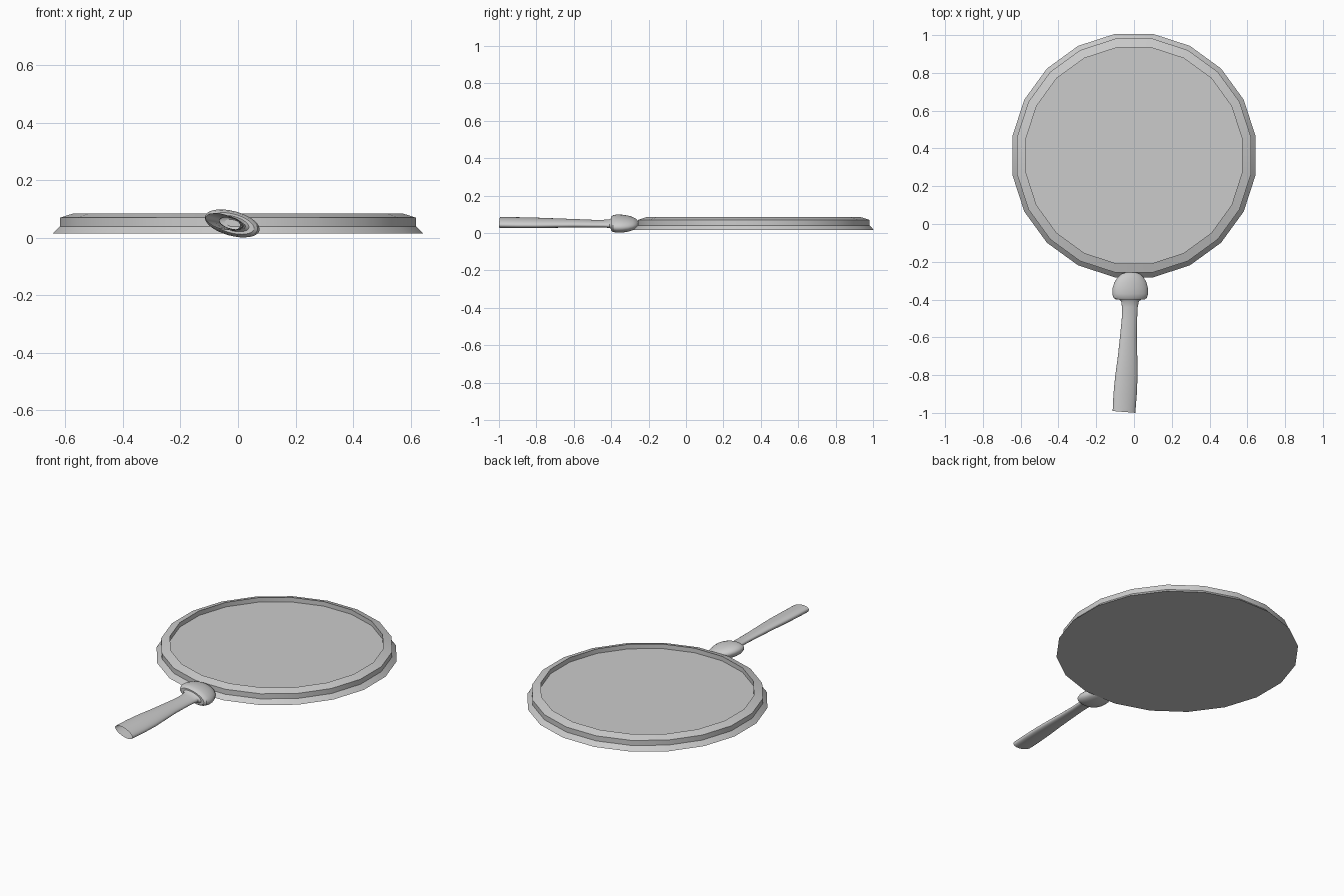
import bpy, bmesh
from math import sin, cos, pi, radians

if "Cube" in bpy.data.objects:
    bpy.data.objects.remove(bpy.data.objects["Cube"])


def build(name, rings, cap_start, cap_end):
    """Skin a list of closed rings into one smooth-by-angle object."""
    bm = bmesh.new()
    loops = [[bm.verts.new(p) for p in ring] for ring in rings]
    n = len(loops[0])
    for lo, hi in zip(loops, loops[1:]):
        for i in range(n):
            j = (i + 1) % n
            bm.faces.new((lo[i], lo[j], hi[j], hi[i]))
    if cap_start:
        bm.faces.new(loops[0][::-1])
    if cap_end:
        bm.faces.new(loops[-1])
    bmesh.ops.recalc_face_normals(bm, faces=bm.faces)
    mesh = bpy.data.meshes.new(name)
    bm.to_mesh(mesh)
    bm.free()
    obj = bpy.data.objects.new(name, mesh)
    bpy.context.collection.objects.link(obj)
    bpy.ops.object.select_all(action='DESELECT')
    obj.select_set(True)
    bpy.context.view_layer.objects.active = obj
    bpy.ops.object.shade_smooth_by_angle(angle=radians(30))
    return obj


# Round dish: 20 sides, flared foot, sloped rim, recessed flat floor
CENTRE_Y, SIDES = 0.362, 20


def dish_ring(r, z):
    angles = [2 * pi * (i + 0.5) / SIDES for i in range(SIDES)]
    return [(r * cos(a), CENTRE_Y + r * sin(a), z) for a in angles]


dish_profile = [(0.652, 0.015), (0.627, 0.04), (0.627, 0.07),
                (0.579, 0.085), (0.579, 0.058)]
build("dish", [dish_ring(r, z) for r, z in dish_profile], True, True)

# Handle: tilted oval sections, hollow and open at the far end
TILT = radians(-15)


def oval(y, cx, cz, a, b, slant=0.0, n=32):
    ring = []
    for i in range(n):
        u, v = a * cos(2 * pi * i / n), b * sin(2 * pi * i / n)
        x = u * cos(TILT) - v * sin(TILT)
        z = u * sin(TILT) + v * cos(TILT)
        ring.append((cx + x, y - slant * x, cz + z))
    return ring


grip = [
    (-0.995, -0.053, 0.056, 0.062, 0.026, 0.08),
    (-0.90, -0.047, 0.055, 0.064, 0.025),
    (-0.80, -0.040, 0.054, 0.061, 0.024),
    (-0.70, -0.034, 0.053, 0.053, 0.022),
    (-0.60, -0.030, 0.052, 0.046, 0.020),
    (-0.50, -0.024, 0.050, 0.042, 0.018),
    (-0.44, -0.022, 0.050, 0.043, 0.018),
    (-0.41, -0.021, 0.050, 0.048, 0.020),
]
# Mushroom-shaped knob joining handle to dish
knob = [
    (-0.400, -0.020, 0.050, 0.060, 0.025),
    (-0.400, -0.020, 0.050, 0.078, 0.033),
    (-0.391, -0.020, 0.050, 0.091, 0.039),
    (-0.370, -0.020, 0.050, 0.098, 0.043),
    (-0.340, -0.020, 0.050, 0.097, 0.042),
    (-0.310, -0.019, 0.050, 0.088, 0.038),
    (-0.285, -0.018, 0.050, 0.073, 0.031),
    (-0.265, -0.017, 0.050, 0.052, 0.022),
    (-0.256, -0.017, 0.050, 0.025, 0.011),
]
build("handle", [oval(*s) for s in grip + knob], False, True)
